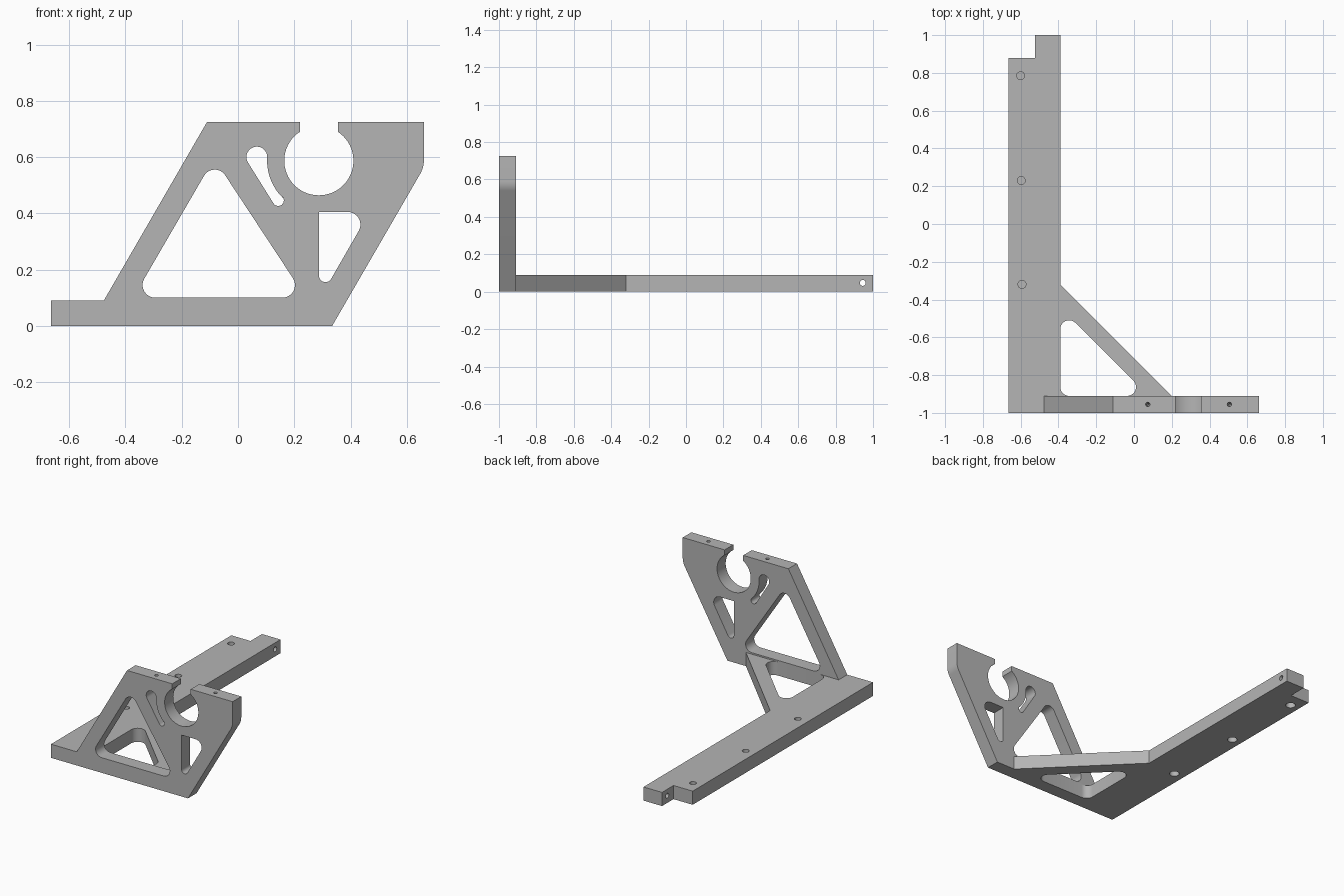
import bpy
import bmesh
from math import pi, cos, sin, tan, radians
from mathutils import Matrix, Vector

cube = bpy.data.objects.get("Cube")
if cube:
    bpy.data.objects.remove(cube, do_unlink=True)

grey = bpy.data.materials.new("plain grey")
grey.use_nodes = True
colour = (0.46, 0.46, 0.46, 1)
grey.diffuse_color = colour
grey.node_tree.nodes["Principled BSDF"].inputs["Base Color"].default_value = colour

THICK = 0.09
FRONT, INNER = -1.0, -0.91


def arc(cx, cy, r, start, end, n=12):
    """Points on an arc, angles in degrees."""
    angles = [radians(start + (end - start) * i / n) for i in range(n + 1)]
    return [(cx + r * cos(a), cy + r * sin(a)) for a in angles]


def rounded(corners, n=10):
    """Outline from (x, y, fillet radius) corners."""
    out = []
    for i, (x, y, r) in enumerate(corners):
        p = Vector((x, y))
        if r == 0:
            out.append((x, y))
            continue
        a = (Vector(corners[i - 1][:2]) - p).normalized()
        b = (Vector(corners[(i + 1) % len(corners)][:2]) - p).normalized()
        half = a.angle(b) / 2
        centre = p + (a + b).normalized() * (r / sin(half))
        start = p + a * (r / tan(half)) - centre
        end = p + b * (r / tan(half)) - centre
        sweep = start.angle_signed(end)
        for k in range(n + 1):
            v = start.copy()
            v.rotate(Matrix.Rotation(-sweep * k / n, 2))
            out.append(tuple(centre + v))
    return out


def prism(name, outline, low, high, upright=False):
    """Extrude an outline along z, or along y when upright."""
    bm = bmesh.new()
    place = (lambda u, v: (u, low, v)) if upright else (lambda u, v: (u, v, low))
    face = bm.faces.new([bm.verts.new(place(u, v)) for u, v in outline])
    moved = bmesh.ops.extrude_face_region(bm, geom=[face])["geom"]
    shift = (0, high - low, 0) if upright else (0, 0, high - low)
    bmesh.ops.translate(bm, vec=shift,
                        verts=[g for g in moved if isinstance(g, bmesh.types.BMVert)])
    bmesh.ops.recalc_face_normals(bm, faces=bm.faces)
    return finish(name, bm)


def drill(name, centre, r, depth, axis="Z", tip=None):
    """Round cutter centred on a point; tip is the radius of the lower end."""
    bm = bmesh.new()
    turn = Matrix.Rotation(pi / 2, 4, "Y") if axis == "X" else Matrix()
    bmesh.ops.create_cone(bm, cap_ends=True, segments=24, depth=depth,
                          radius1=r if tip is None else tip, radius2=r,
                          matrix=Matrix.Translation(centre) @ turn)
    return finish(name, bm)


def finish(name, bm):
    mesh = bpy.data.meshes.new(name)
    bm.to_mesh(mesh)
    bm.free()
    mesh.materials.append(grey)
    obj = bpy.data.objects.new(name, mesh)
    bpy.context.collection.objects.link(obj)
    return obj


def combine(target, tools, operation):
    """Bake booleans into the target and remove the tools."""
    for tool in tools:
        tool.hide_render = True
        mod = target.modifiers.new(tool.name, "BOOLEAN")
        mod.operation = operation
        mod.solver = "EXACT"
        mod.object = tool
    graph = bpy.context.evaluated_depsgraph_get()
    mesh = bpy.data.meshes.new_from_object(target.evaluated_get(graph))
    target.modifiers.clear()
    target.data = mesh
    for tool in tools:
        bpy.data.objects.remove(tool, do_unlink=True)


# Upright plate with an open clamp ring in its top edge
plate_outline = rounded([(-0.665, 0, 0), (0.335, 0, 0), (0.661, 0.563, 0.1),
                         (0.661, 0.725, 0), (0.355, 0.725, 0)])
plate_outline += arc(0.2875, 0.587, 0.123, 56.7, -236.7, 48)
plate_outline += [(0.22, 0.725), (-0.11, 0.725), (-0.477, THICK), (-0.665, THICK)]
bracket = prism("bracket", plate_outline, FRONT, INNER, True)

# Flat base: long arm with a stepped end, and a diagonal brace
base = prism("base_arm", [(-0.665, -0.95), (0.2, -0.95), (0.2, INNER), (-0.39, -0.32),
                          (-0.39, 1), (-0.525, 1), (-0.525, 0.88), (-0.665, 0.88)],
             0, THICK)
combine(bracket, [base], "UNION")

# Weight saving windows in the plate
teardrop = (arc(0.067, 0.6, 0.037, 0, 213, 18) + arc(0.143, 0.446, 0.02, 213, 405)
            + arc(0.2875, 0.587, 0.184, 226, 180))
windows = [rounded([(-0.3725, 0.1, 0.045), (0.241, 0.1, 0.045), (-0.085, 0.595, 0.044)]),
           rounded([(0.288, 0.092, 0.023), (0.468, 0.405, 0.045), (0.288, 0.405, 0)]),
           teardrop]
cutters = [prism("window_cutter", w, FRONT - 0.1, INNER + 0.1, True) for w in windows[1:]]
# The large window stops at the plate's back so the brace stays whole
cutters.append(prism("large_window_cutter", windows[0], FRONT - 0.1, INNER + 0.1, True))

# Window in the brace
brace_window = rounded([(-0.39, INNER, 0.047), (0.077, INNER, 0.047), (-0.39, -0.443, 0.047)])
cutters.append(prism("brace_window_cutter", brace_window, -0.1, THICK + 0.005))

# Shallow pockets on both sides of the arm
for x, y in ((-0.6, 0.785), (-0.597, 0.23), (-0.593, -0.32)):
    cutters.append(drill("top_pocket", (x, y, THICK), 0.021, 0.05))
    cutters.append(drill("bottom_pocket", (x, y, 0), 0.03, 0.07))

# Cross hole through the stepped end, and screw holes in the plate's top edge
cutters.append(drill("cross_hole", (-0.457, 0.945, 0.047), 0.016, 0.3, "X"))
for x in (0.073, 0.505):
    cutters.append(drill("screw_hole", (x, -0.955, 0.70), 0.016, 0.16, tip=0.003))
combine(bracket, cutters, "DIFFERENCE")

bpy.ops.object.select_all(action="DESELECT")
bracket.select_set(True)
bpy.context.view_layer.objects.active = bracket
bpy.ops.object.shade_smooth_by_angle(angle=radians(30))
